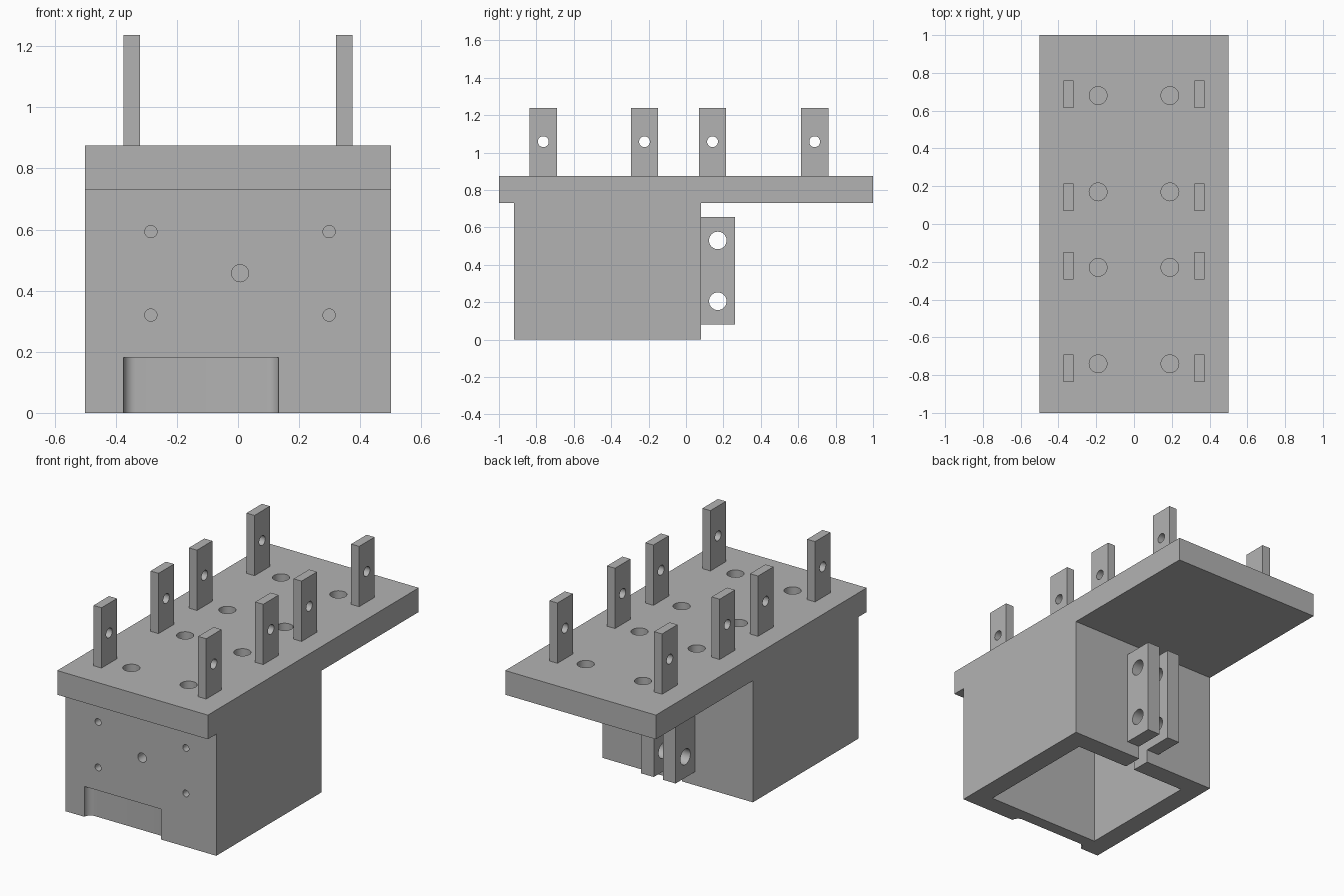
import bpy, bmesh
from math import cos, sin, pi, radians
from mathutils import Matrix, Vector

cube = bpy.data.objects.get("Cube")
if cube:
    bpy.data.objects.remove(cube, do_unlink=True)

grey = bpy.data.materials.new("plain grey")
grey.use_nodes = True
grey.diffuse_color = (0.45, 0.45, 0.45, 1)
grey.node_tree.nodes["Principled BSDF"].inputs["Base Color"].default_value = (0.45, 0.45, 0.45, 1)


def add_box(bm, x, y, z):
    """Box spanning the given (low, high) ranges."""
    size = [b - a for a, b in (x, y, z)]
    mid = [(a + b) / 2 for a, b in (x, y, z)]
    bmesh.ops.create_cube(bm, size=1, matrix=Matrix.Translation(mid) @ Matrix.Diagonal((*size, 1)))


def add_rod(bm, centre, radius, length, axis):
    """Cylinder centred on a point along an axis."""
    turn = Vector((0, 0, 1)).rotation_difference(Vector(axis)).to_matrix().to_4x4()
    bmesh.ops.create_cone(bm, cap_ends=True, segments=32, radius1=radius, radius2=radius,
                          depth=length, matrix=Matrix.Translation(centre) @ turn)


def finish(bm, name):
    bmesh.ops.recalc_face_normals(bm, faces=bm.faces[:])
    mesh = bpy.data.meshes.new(name)
    bm.to_mesh(mesh)
    bm.free()
    obj = bpy.data.objects.new(name, mesh)
    bpy.context.collection.objects.link(obj)
    mesh.materials.append(grey)
    return obj


def carve(obj, *cutters):
    """Subtract each cutter mesh from the object, then smooth the round holes."""
    bpy.ops.object.select_all(action='DESELECT')
    bpy.context.view_layer.objects.active = obj
    obj.select_set(True)
    for bm in cutters:
        tool = finish(bm, "cutter")
        tool.hide_render = True
        mod = obj.modifiers.new("cut", 'BOOLEAN')
        mod.operation, mod.solver, mod.object = 'DIFFERENCE', 'EXACT', tool
        bpy.ops.object.modifier_apply(modifier=mod.name)
        bpy.data.objects.remove(tool, do_unlink=True)
    bpy.ops.object.shade_smooth_by_angle(angle=radians(30))


def box_object(name, x, y, z):
    bm = bmesh.new()
    add_box(bm, x, y, z)
    return finish(bm, name)


PLATE_LOW, PLATE_TOP = 0.73, 0.875
FRONT, BACK = -0.92, 0.08

# Top plate with two rows of blind holes
plate = box_object("top_plate", (-0.5, 0.5), (-1, 1), (PLATE_LOW, PLATE_TOP))
holes = bmesh.new()
for y in (-0.74, -0.23, 0.17, 0.68):
    for x in (-0.19, 0.19):
        add_rod(holes, (x, y, PLATE_TOP), 0.047, 0.2, (0, 0, 1))
carve(plate, holes)

# Hollow housing, open underneath, with a slit in the back wall
housing = box_object("housing", (-0.5, 0.5), (FRONT, BACK), (0, PLATE_LOW))
cavity = bmesh.new()
add_box(cavity, (-0.38, 0.38), (FRONT + 0.115, BACK - 0.115), (-0.1, PLATE_LOW + 0.1))
slit = bmesh.new()
add_box(slit, (-0.03, 0.03), (BACK - 0.2, BACK + 0.1), (-0.1, PLATE_LOW + 0.1))

# Blind holes in the front wall
sockets = bmesh.new()
add_rod(sockets, (0.007, FRONT, 0.457), 0.028, 0.15, (0, 1, 0))
for x in (-0.285, 0.298):
    for z in (0.32, 0.593):
        add_rod(sockets, (x, FRONT, z), 0.02, 0.15, (0, 1, 0))

# Shallow front recess with rounded inner corners
left, right, r = -0.375, 0.133, 0.04
arc = [i * pi / 16 for i in range(9)]
outline = [(left, FRONT - 0.1)]
outline += [(left + r - r * cos(a), FRONT + r * sin(a)) for a in arc]
outline += [(right - r + r * sin(a), FRONT + r * cos(a)) for a in arc]
outline += [(right, FRONT - 0.1)]
recess = bmesh.new()
face = recess.faces.new([recess.verts.new((x, y, -0.1)) for x, y in outline])
top = bmesh.ops.extrude_face_region(recess, geom=[face])["geom"]
bmesh.ops.translate(recess, vec=(0, 0, 0.282),
                    verts=[v for v in top if isinstance(v, bmesh.types.BMVert)])
carve(housing, cavity, slit, sockets, recess)

# Pair of drilled clamp lugs either side of the slit
for side, label in ((1, "left"), (-1, "right")):
    lug = box_object(f"clamp_lug_{label}", sorted((side * 0.03, side * 0.115)),
                     (BACK, 0.263), (0.08, 0.655))
    bolts = bmesh.new()
    for z in (0.205, 0.53):
        add_rod(bolts, (side * 0.07, 0.17, z), 0.047, 0.3, (1, 0, 0))
    carve(lug, bolts)

# Drilled upright tabs in two rows
for side, label in ((1, "left"), (-1, "right")):
    for i, y in enumerate((-0.763, -0.222, 0.142, 0.688)):
        tab = box_object(f"tab_{label}_{i + 1}", sorted((side * 0.321, side * 0.374)),
                         (y - 0.073, y + 0.073), (PLATE_TOP, 1.237))
        eye = bmesh.new()
        add_rod(eye, (side * 0.35, y, 1.058), 0.029, 0.3, (1, 0, 0))
        carve(tab, eye)
